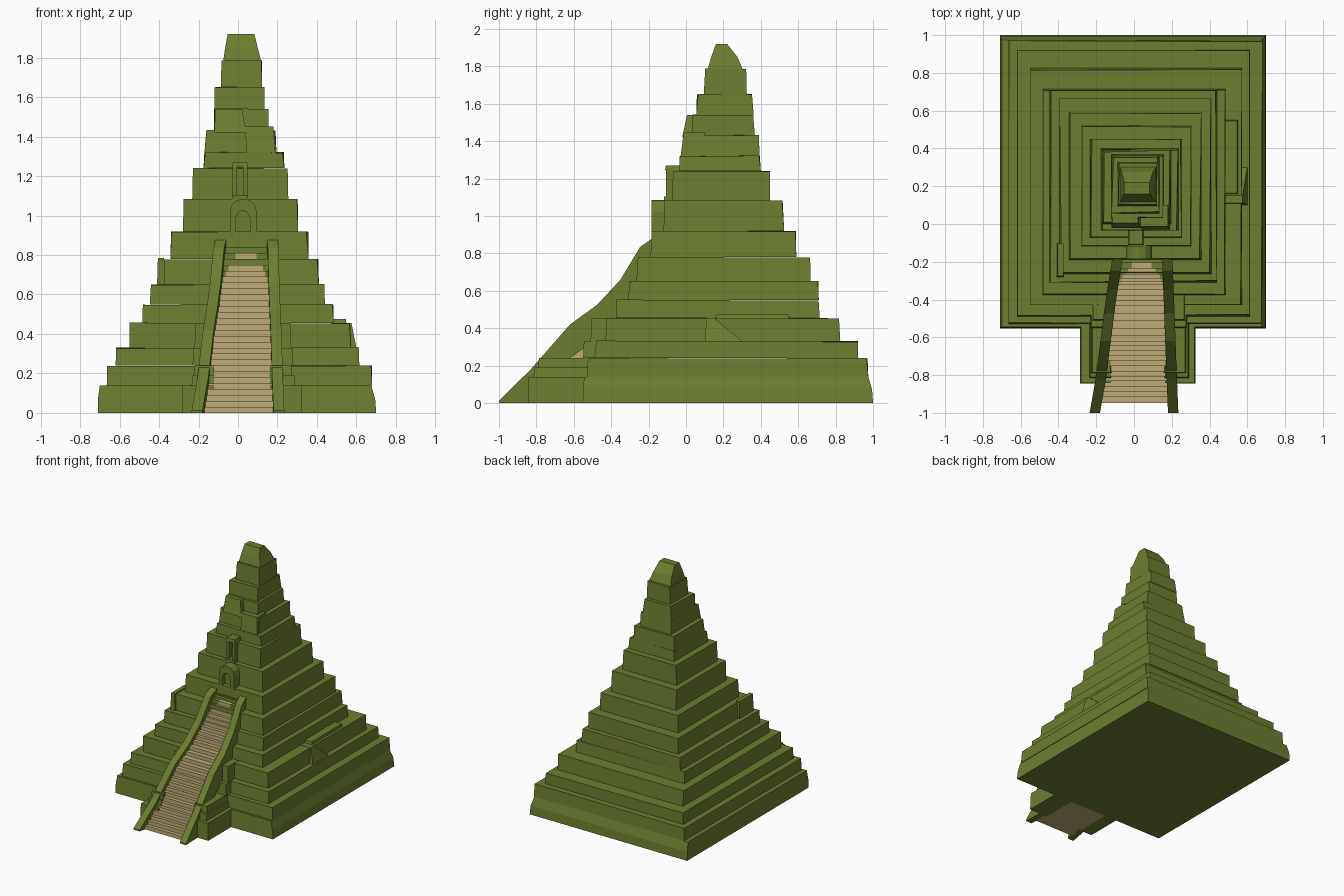
import bpy, bmesh, math, random
random.seed(4)


def material(name, rgb):
    m = bpy.data.materials.new(name)
    m.diffuse_color = (*rgb, 1)
    return m


GREEN = material("moss green stone", (0.15, 0.21, 0.03))
TAN = material("tan stair stone", (0.52, 0.41, 0.18))


def finish(bm, name, mat):
    bmesh.ops.recalc_face_normals(bm, faces=bm.faces)
    me = bpy.data.meshes.new(name)
    bm.to_mesh(me)
    bm.free()
    me.materials.append(mat)
    ob = bpy.data.objects.new(name, me)
    bpy.context.collection.objects.link(ob)
    return ob


def loft(bm, rings):
    """Skin a list of equal-length point rings and cap both ends."""
    vs = [[bm.verts.new(p) for p in r] for r in rings]
    n = len(vs[0])
    for a, b in zip(vs, vs[1:]):
        for i in range(n):
            j = (i + 1) % n
            bm.faces.new((a[i], a[j], b[j], b[i]))
    bm.faces.new(vs[0][::-1])
    bm.faces.new(vs[-1])


def rect(x0, x1, y0, y1, z, j=0.0):
    r = lambda: random.uniform(-j, j)
    return [(x + r(), y + r(), z + r() * 0.6)
            for x, y in ((x0, y0), (x1, y0), (x1, y1), (x0, y1))]


def block(bm, x0, x1, y0, y1, z0, z1, taper=0.0, j=0.0):
    t = taper
    loft(bm, [rect(x0, x1, y0, y1, z0),
              rect(x0 + t, x1 - t, y0 + t, y1 - t, z1, j)])


def lerp(path, v, k, o):
    """Value of column o where column k equals v along a path."""
    for a, b in zip(path, path[1:]):
        if v <= b[k]:
            break
    f = (v - a[k]) / (b[k] - a[k])
    return a[o] + f * (b[o] - a[o])


# stepped tiers: top z, x min, x max, y min, y max
TIERS = [
    (0.14, -0.71, 0.695, -0.55, 1.0), (0.24, -0.665, 0.68, -0.53, 0.975),
    (0.33, -0.62, 0.615, -0.49, 0.92), (0.455, -0.55, 0.572, -0.43, 0.825),
    (0.55, -0.485, 0.485, -0.375, 0.715), (0.65, -0.447, 0.44, -0.31, 0.71),
    (0.78, -0.395, 0.41, -0.265, 0.665), (0.92, -0.343, 0.358, -0.19, 0.59),
    (1.08, -0.278, 0.305, -0.12, 0.525), (1.24, -0.232, 0.255, -0.075, 0.45),
    (1.32, -0.175, 0.235, -0.035, 0.4), (1.43, -0.17, 0.195, 0.0, 0.392),
    (1.54, -0.122, 0.155, 0.03, 0.368), (1.65, -0.12, 0.135, 0.055, 0.362),
    (1.785, -0.087, 0.122, 0.095, 0.325),
]
z = 0.0
for i, (top, x0, x1, y0, y1) in enumerate(TIERS):
    bm = bmesh.new()
    if i == 0:   # weathered base: the back wall leans in towards its top
        loft(bm, [rect(-0.71, 0.7, -0.553, 1.0, 0), rect(-0.71, 0.695, -0.55, 0.995, 0.07),
                  rect(-0.7, 0.675, -0.545, 0.975, 0.14)])
    else:
        block(bm, x0, x1, y0, y1, z, top, 0.006, 0.006)
    finish(bm, f"tier_{i + 1}", GREEN)
    z = top

# broken peak with a sloped back
bm = bmesh.new()
loft(bm, [rect(-0.075, 0.118, 0.115, 0.305, 1.78),
          rect(-0.065, 0.1, 0.135, 0.275, 1.85),
          rect(-0.052, 0.083, 0.16, 0.22, 1.92)])
finish(bm, "peak", GREEN)

# stepped terrace that carries the stair foot
bm = bmesh.new()
for x0, x1, y0, z0, z1 in ((-0.285, 0.325, -0.845, 0, 0.14),
                           (-0.235, 0.29, -0.815, 0.14, 0.19),
                           (-0.225, 0.275, -0.79, 0.19, 0.24),
                           (-0.23, 0.28, -0.55, 0.24, 0.33),
                           (-0.22, 0.27, -0.51, 0.33, 0.455)):
    # keep clear of the treads in front: two cheeks either side of the stair
    block(bm, x0, -0.12, y0, -0.3, z0, z1, 0.004)
    block(bm, 0.16, x1, y0, -0.3, z0, z1, 0.004)
finish(bm, "stair_terrace", GREEN)

# side rails: y, top z, left outer x, right outer x
RAIL = [(-1.0, 0.012, -0.235, 0.235), (-0.83, 0.18, -0.205, 0.228),
        (-0.62, 0.42, -0.178, 0.22), (-0.475, 0.525, -0.16, 0.215),
        (-0.35, 0.66, -0.142, 0.21), (-0.245, 0.835, -0.125, 0.206),
        (-0.165, 0.89, -0.112, 0.2)]
for name, col, sgn in (("left_rail", 2, 1), ("right_rail", 3, -1)):
    bm = bmesh.new()
    rings = []
    for p in RAIL + [(-0.08, 0.89, -0.11, 0.2)]:
        y, zt, xo = p[0], p[1], p[col]
        xi, zb = xo + sgn * 0.055, max(0, zt - 0.18)
        rings.append([(xo, y, zb), (xi, y, zb), (xi, y, zt), (xo, y, zt)])
    loft(bm, rings)
    finish(bm, name, GREEN)

# stair treads: tan middle fading to mossy green at the rounded top
STEP = [(-0.945, 0.0), (-0.8, 0.155), (-0.6, 0.385), (-0.455, 0.49),
        (-0.33, 0.62), (-0.235, 0.78), (-0.17, 0.84)]
tan, moss = bmesh.new(), bmesh.new()
N = 28
for i in range(N):
    z0, z1 = 0.84 * i / N, 0.84 * (i + 1) / N
    y0 = lerp(STEP, z0, 1, 0) + random.uniform(-0.004, 0.004)
    xl, xr = lerp(RAIL, y0, 0, 2) + 0.05, lerp(RAIL, y0, 0, 3) - 0.05
    c, w = (xl + xr) / 2, (xr - xl) / 2
    t = max(0, (z0 - 0.54) / 0.27)
    w *= math.sqrt(max(0, 1 - t * t))
    if w > 0.01:
        block(tan, c - w, c + w, y0, -0.1, z0, z1)
    else:
        w = 0
    if c - w > xl + 0.002:
        block(moss, xl, c - w, y0, -0.1, z0, z1)
        block(moss, c + w, xr, y0, -0.1, z0, z1)
finish(tan, "stair_treads", TAN)
finish(moss, "mossy_treads", GREEN)


# arched doorway: a band of arch sections around a recessed opening
def arch_points(cx, w, spring, rise):
    pts = [(cx - w, 0.83)]
    for k in range(7):
        a = math.pi * (1 - k / 6)
        pts.append((cx + w * math.cos(a), spring + rise * math.sin(a)))
    return pts + [(cx + w, 0.83)]


bm = bmesh.new()
outer, inner = arch_points(0.027, 0.068, 1.02, 0.065), arch_points(0.025, 0.038, 0.97, 0.055)
loft(bm, [[(o[0], -0.185, o[1]), (n[0], -0.185, n[1]), (n[0], -0.05, n[1]), (o[0], -0.05, o[1])]
          for o, n in zip(outer, inner)])
block(bm, -0.03, 0.08, -0.15, -0.05, 0.83, 1.03)      # door back
block(bm, -0.06, 0.15, -0.19, -0.08, 0.8, 0.845)      # threshold
finish(bm, "doorway", GREEN)

# slotted niche above the door
bm = bmesh.new()
block(bm, -0.028, -0.006, -0.108, 0.0, 1.08, 1.25)
block(bm, 0.026, 0.048, -0.108, 0.0, 1.08, 1.25)
block(bm, -0.03, 0.05, -0.112, 0.0, 1.245, 1.27, 0.004)
block(bm, -0.03, 0.05, -0.118, 0.0, 1.075, 1.105)
finish(bm, "niche", GREEN)

# weathered slabs leaning on the upper front and on the right flank
bm = bmesh.new()
loft(bm, [rect(-0.12, 0.04, -0.02, 0.1, 1.42), rect(-0.115, 0.02, 0.005, 0.1, 1.54)])
loft(bm, [rect(0.045, 0.19, -0.03, 0.1, 1.31), rect(0.035, 0.18, -0.012, 0.1, 1.45)])
loft(bm, [rect(0.5, 0.6, 0.1, 0.3, 0.33), rect(0.48, 0.575, 0.11, 0.15, 0.455)])
block(bm, 0.47, 0.55, 0.16, 0.55, 0.45, 0.475, 0.004)
block(bm, -0.41, -0.37, -0.28, -0.1, 0.65, 0.785, 0.004)
finish(bm, "fallen_slabs", GREEN)
